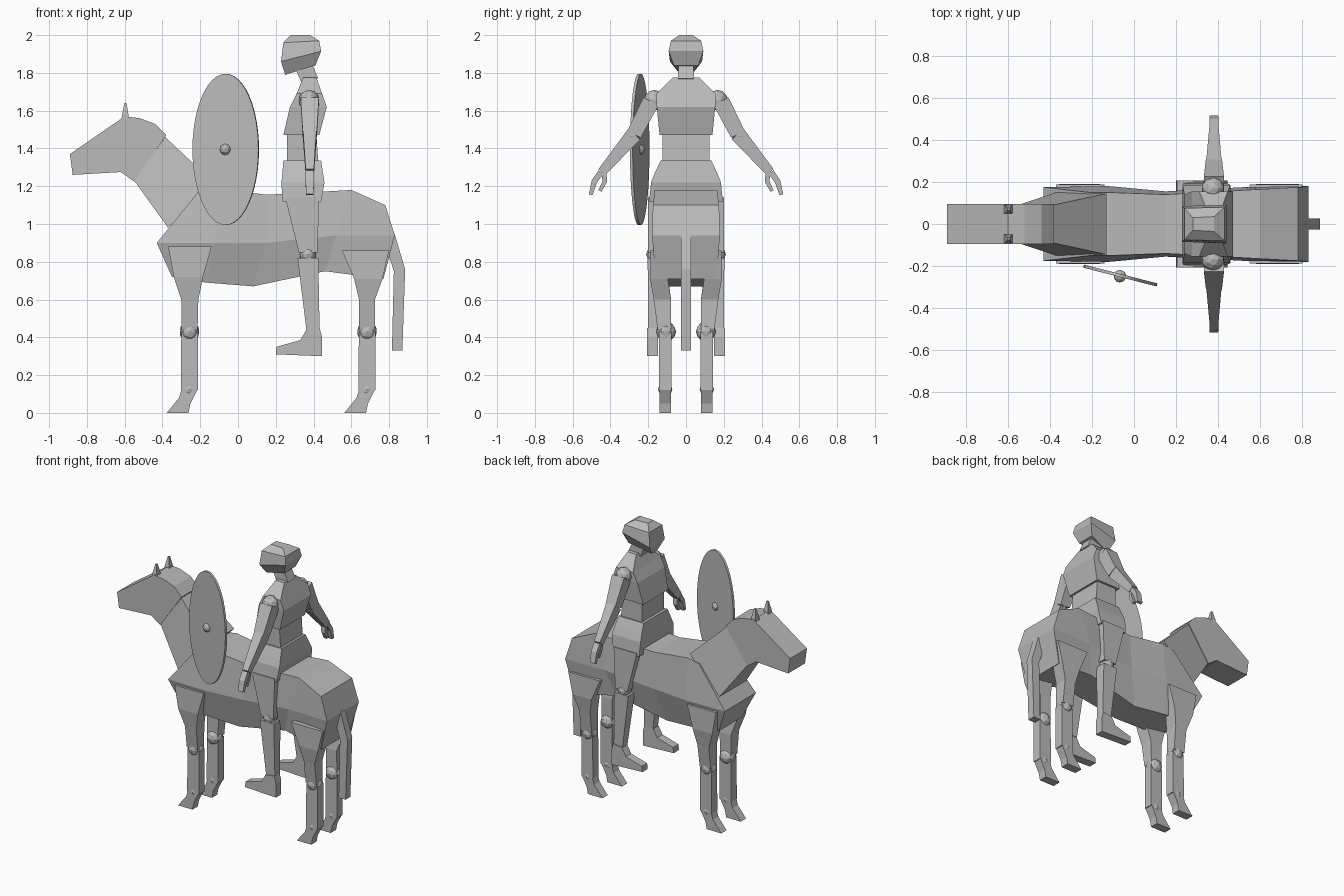
import bpy, bmesh, math
from mathutils import Vector, Matrix

grey = bpy.data.materials.new("plain_grey")
grey.diffuse_color = (0.5, 0.5, 0.5, 1)


def finish(name, bm):
    bmesh.ops.recalc_face_normals(bm, faces=bm.faces)
    me = bpy.data.meshes.new(name)
    bm.to_mesh(me)
    bm.free()
    me.materials.append(grey)
    ob = bpy.data.objects.new(name, me)
    bpy.context.collection.objects.link(ob)
    return ob


def skin(name, loops):
    """Skin closed loops of points; caps are split into quads across the loop."""
    bm = bmesh.new()
    rows = [[bm.verts.new(p) for p in loop] for loop in loops]
    n = len(rows[0])
    for a, b in zip(rows, rows[1:]):
        for i in range(n):
            j = (i + 1) % n
            bm.faces.new((a[i], a[j], b[j], b[i]))
    for r in (rows[0], rows[-1]):
        for i in range(n // 2 - 1):
            bm.faces.new((r[i], r[i + 1], r[n - 2 - i], r[n - 1 - i]))
    return finish(name, bm)


def loft(name, rings, y=0):
    """Each ring is a list of (x, z, half width) points, mirrored about y."""
    return skin(name, [[(x, y + w, z) for x, z, w in r] +
                       [(x, y - w, z) for x, z, w in reversed(r)] for r in rings])


def column(name, levels, y=0):
    """Stack of rectangles: (z, x min, x max, y offset, half width)."""
    s = 1 if y >= 0 else -1
    return skin(name, [[(x0, s * (c - h), z), (x1, s * (c - h), z),
                        (x1, s * (c + h), z), (x0, s * (c + h), z)]
                       for z, x0, x1, c, h in levels])


def slab(name, outline, y=0):
    """Side outline of (x, z, half width) points, thickened across y."""
    bm = bmesh.new()
    a = [bm.verts.new((x, y - w, z)) for x, z, w in outline]
    b = [bm.verts.new((x, y + w, z)) for x, z, w in outline]
    bm.faces.new(a)
    bm.faces.new(b)
    for i in range(len(a)):
        j = (i + 1) % len(a)
        bm.faces.new((a[i], a[j], b[j], b[i]))
    return finish(name, bm)


def bar(name, s, x, pts):
    """Limb in the yz plane through (y, z, half depth, half thickness) points."""
    P = [Vector((x, s * y, z)) for y, z, _, _ in pts]
    loops = []
    for i, p in enumerate(P):
        d = (P[min(i + 1, len(P) - 1)] - P[max(i - 1, 0)]).normalized()
        n, u = Vector((0, -d.z, d.y)), Vector((1, 0, 0))
        a, b = pts[i][2:]
        loops.append([p + u * a * i1 + n * b * i2
                      for i1, i2 in ((-1, -1), (1, -1), (1, 1), (-1, 1))])
    return skin(name, loops)


def ball(name, c, r):
    bm = bmesh.new()
    bmesh.ops.create_icosphere(bm, subdivisions=2, radius=r,
                               matrix=Matrix.Translation(c))
    return finish(name, bm)


# Horse trunk, neck and head
loft("horse_body", [
    [(-0.21, 1.17, 0.15), (-0.43, 0.90, 0.175), (-0.35, 0.72, 0.13)],
    [(-0.12, 1.19, 0.15), (-0.12, 0.90, 0.18), (-0.17, 0.69, 0.12)],
    [(0.15, 1.155, 0.14), (0.15, 0.90, 0.155), (0.08, 0.67, 0.10)],
    [(0.60, 1.18, 0.165), (0.52, 0.94, 0.175), (0.46, 0.75, 0.12)],
    [(0.78, 1.10, 0.175), (0.83, 0.94, 0.18), (0.77, 0.71, 0.16)]])
loft("horse_neck", [
    [(-0.385, 1.46, 0.09), (-0.55, 1.23, 0.09)],
    [(-0.13, 1.22, 0.145), (-0.37, 0.98, 0.15)]])
slab("horse_head", [(x, z, 0.095) for x, z in (
    (-0.89, 1.37), (-0.60, 1.57), (-0.52, 1.56), (-0.44, 1.53), (-0.38, 1.47),
    (-0.55, 1.225), (-0.62, 1.275), (-0.875, 1.26))])
slab("horse_tail", [(x, z, 0.027) for x, z in (
    (0.79, 0.95), (0.83, 0.945), (0.885, 0.76), (0.87, 0.33), (0.815, 0.33),
    (0.825, 0.75), (0.79, 0.86))])

# Shield with central boss
bm = bmesh.new()
bmesh.ops.create_cone(bm, cap_ends=True, segments=48, radius1=1, radius2=1, depth=0.015)
bmesh.ops.transform(bm, verts=bm.verts, matrix=(
    Matrix.Translation((-0.065, -0.245, 1.395)) @ Matrix.Rotation(-0.25, 4, 'Z')
    @ Matrix.Rotation(math.pi / 2, 4, 'X') @ Matrix.Diagonal((0.18, 0.4, 1, 1))))
finish("shield", bm)
ball("shield_boss", (-0.067, -0.248, 1.395), 0.03)

# Rider head, neck, chest, waist and hips
loft("rider_head", [
    [(0.25, 1.79, 0.03), (0.41, 1.84, 0.065)],
    [(0.228, 1.86, 0.085), (0.44, 1.915, 0.092)],
    [(0.24, 1.96, 0.075), (0.43, 1.97, 0.08)],
    [(0.28, 2.0, 0.03), (0.38, 2.0, 0.035)]])
loft("rider_neck", [
    [(0.34, 1.74, 0.042), (0.425, 1.77, 0.042)],
    [(0.30, 1.83, 0.04), (0.385, 1.86, 0.04)]])
column("rider_chest", [
    (1.47, 0.24, 0.43, 0, 0.14), (1.62, 0.275, 0.47, 0, 0.155),
    (1.69, 0.31, 0.445, 0, 0.155), (1.775, 0.345, 0.415, 0, 0.07)])
column("rider_waist", [(1.32, 0.26, 0.425, 0, 0.125), (1.48, 0.26, 0.415, 0, 0.125)])
column("rider_hips", [
    (1.12, 0.235, 0.44, 0, 0.195), (1.22, 0.23, 0.458, 0, 0.185),
    (1.27, 0.235, 0.45, 0, 0.165), (1.335, 0.24, 0.44, 0, 0.135)])

for side, s in (("left", -1), ("right", 1)):
    # Horse ears
    column(f"horse_ear_{side}", [
        (1.54, -0.62, -0.575, 0.07, 0.022), (1.58, -0.613, -0.58, 0.07, 0.02),
        (1.64, -0.602, -0.59, 0.07, 0.006)], s)

    # Horse legs: thigh, shin, joints and hoof
    for end, cx, thigh in (
            ("front", -0.257, [(0.88, -0.37, -0.14), (0.72, -0.34, -0.185), (0.60, -0.30, -0.21)]),
            ("hind", 0.683, [(0.86, 0.55, 0.80), (0.71, 0.615, 0.765), (0.60, 0.64, 0.725)])):
        ys = [(0.14, 0.048), (0.143, 0.047), (0.125, 0.046)]
        column(f"{end}_thigh_{side}", [t + c for t, c in zip(thigh, ys)] +
               [(0.44, cx - 0.043, cx + 0.043, 0.115, 0.035)], s)
        column(f"{end}_shin_{side}", [(0.43, cx - 0.043, cx + 0.046, 0.11, 0.032),
                                      (0.12, cx - 0.046, cx + 0.046, 0.11, 0.032)], s)
        ball(f"{end}_knee_{side}", (cx, s * 0.106, 0.43), 0.054)
        ball(f"{end}_ankle_{side}", (cx, s * 0.11, 0.125), 0.038)
        slab(f"{end}_hoof_{side}", [
            (cx - 0.12, 0, 0.03), (cx - 0.005, 0, 0.03), (cx + 0.005, 0.05, 0.03),
            (cx + 0.046, 0.13, 0.032), (cx - 0.04, 0.13, 0.032),
            (cx - 0.055, 0.08, 0.03)], s * 0.11)

    # Rider leg
    column(f"rider_thigh_{side}", [(1.14, 0.25, 0.43, 0.16, 0.04),
                                   (0.85, 0.322, 0.42, 0.167, 0.035)], s)
    ball(f"rider_knee_{side}", (0.37, s * 0.165, 0.84), 0.046)
    column(f"rider_shin_{side}", [(0.82, 0.315, 0.425, 0.165, 0.038),
                                  (0.44, 0.362, 0.432, 0.172, 0.028)], s)
    slab(f"rider_boot_{side}", [(x, z, 0.03) for x, z in (
        (0.20, 0.31), (0.445, 0.30), (0.445, 0.40), (0.432, 0.45), (0.362, 0.44),
        (0.33, 0.385), (0.205, 0.35))], s * 0.177)

    # Rider arm and hand
    ball(f"rider_shoulder_{side}", (0.375, s * 0.168, 1.655), 0.055)
    bar(f"rider_upper_arm_{side}", s, 0.38, [(0.185, 1.65, 0.048, 0.045),
                                             (0.275, 1.475, 0.038, 0.04)])
    ball(f"rider_elbow_{side}", (0.38, s * 0.28, 1.465), 0.038)
    bar(f"rider_forearm_{side}", s, 0.38, [(0.275, 1.475, 0.036, 0.042),
                                           (0.445, 1.275, 0.022, 0.024)])
    bar(f"rider_fingers_{side}", s, 0.38, [(0.45, 1.275, 0.022, 0.016),
                                           (0.485, 1.225, 0.022, 0.015),
                                           (0.505, 1.155, 0.02, 0.01)])
    bar(f"rider_thumb_{side}", s, 0.38, [(0.435, 1.28, 0.018, 0.014),
                                         (0.43, 1.225, 0.014, 0.012),
                                         (0.455, 1.175, 0.012, 0.009)])
